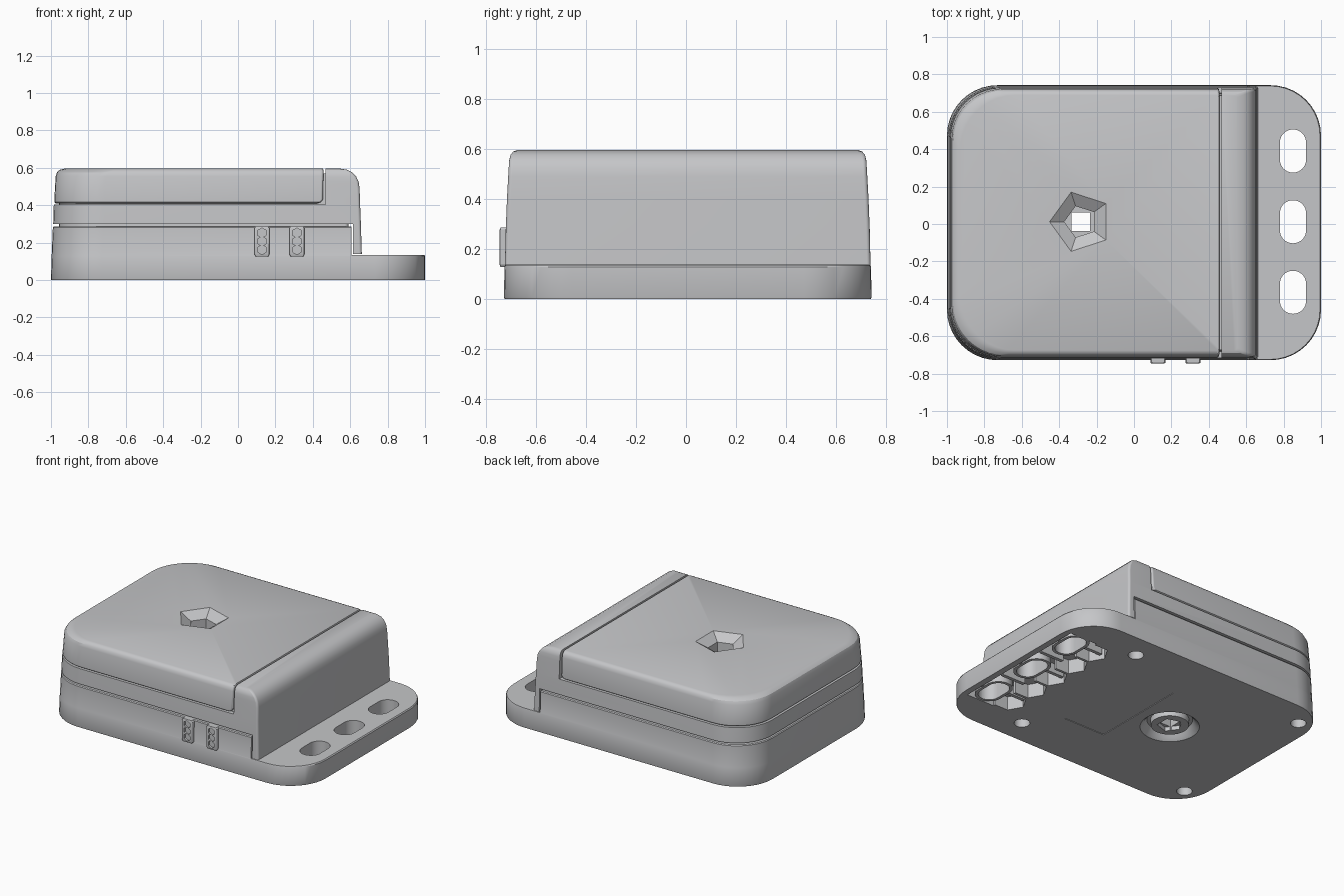
import bpy, bmesh, math

if "Cube" in bpy.data.objects:
    bpy.data.objects.remove(bpy.data.objects["Cube"])

YC = 0.007            # centre line in y
HX, HY = -0.285, 0.012  # centre hole

mat = bpy.data.materials.new("light grey plastic")
mat.diffuse_color = (0.56, 0.565, 0.58, 1)
mat.use_nodes = True
mat.node_tree.nodes["Principled BSDF"].inputs["Base Color"].default_value = mat.diffuse_color


def finish(name, bm):
    bmesh.ops.recalc_face_normals(bm, faces=bm.faces)
    me = bpy.data.meshes.new(name)
    bm.to_mesh(me)
    bm.free()
    ob = bpy.data.objects.new(name, me)
    bpy.context.collection.objects.link(ob)
    me.materials.append(mat)
    return ob


def loft_rings(name, rings):
    """Skin a stack of equal-length point rings and cap both ends."""
    bm = bmesh.new()
    loops = [[bm.verts.new(p) for p in r] for r in rings]
    n = len(loops[0])
    for a, b in zip(loops, loops[1:]):
        for i in range(n):
            bm.faces.new((a[i], a[(i + 1) % n], b[(i + 1) % n], b[i]))
    bm.faces.new(loops[0][::-1])
    bm.faces.new(loops[-1])
    return finish(name, bm)


def rounded(z, x0, x1, h, rl, rr, yc=YC, seg=10):
    """Rounded rectangle ring; left and right corner radii differ."""
    pts = []
    for cx, cy, r, a0 in ((x1 - rr, yc + h - rr, rr, 0), (x0 + rl, yc + h - rl, rl, 90),
                          (x0 + rl, yc - h + rl, rl, 180), (x1 - rr, yc - h + rr, rr, 270)):
        for i in range(seg + 1):
            a = math.radians(a0 + 90 * i / seg)
            pts.append((cx + r * math.cos(a), cy + r * math.sin(a), z))
    return pts


def slab(name, levels):
    return loft_rings(name, [rounded(*l) for l in levels])


def ngon(name, x, y, levels, n, turn=0.0):
    """Stack of regular polygons given as (z, radius)."""
    return loft_rings(name, [[(x + r * math.cos(turn + math.tau * i / n),
                               y + r * math.sin(turn + math.tau * i / n), z)
                              for i in range(n)] for z, r in levels])


def box(name, x0, x1, y0, y1, z0, z1):
    return loft_rings(name, [[(x0, y0, z), (x1, y0, z), (x1, y1, z), (x0, y1, z)] for z in (z0, z1)])


def stadium(name, y, w, h, z0, z1):
    return loft_rings(name, [rounded(z, 0.85 - w, 0.85 + w, h, w * 0.99, w * 0.99, y) for z in (z0, z1)])


def cut(ob, *cutters):
    for c in cutters:
        m = ob.modifiers.new("cut", 'BOOLEAN')
        m.operation, m.solver, m.object = 'DIFFERENCE', 'EXACT', c
        bpy.context.view_layer.objects.active = ob
        bpy.ops.object.modifier_apply(modifier=m.name)
        bpy.data.objects.remove(c)


def square_hole():
    return box("hole_cutter", HX - 0.05, HX + 0.05, HY - 0.05, HY + 0.05, -0.1, 0.8)


# Base with low mounting flange on the right
base = slab("base", [(0, -0.998, 0.998, 0.733, 0.27, 0.27), (0.006, -1, 1, 0.735, 0.27, 0.27),
                     (0.128, -0.996, 1, 0.733, 0.27, 0.27), (0.135, -0.996, 0.994, 0.731, 0.27, 0.265),
                     (0.28, -0.99, 0.994, 0.728, 0.27, 0.265), (0.286, -0.985, 0.99, 0.723, 0.265, 0.26)])
cut(base, box("step_cutter", 0.608, 1.2, -1, 1, 0.135, 0.5))

# Underside pocket of the flange, with a zigzag inner edge of hexagons
cut(base, box("pocket_cutter", 0.74, 0.955, -0.5, 0.515, -0.05, 0.095))
for i in range(5):
    cut(base, ngon("hex_cutter", 0.69, YC + (i - 2) * 0.2, [(-0.05, 0.105), (0.095 + 0.001 * i, 0.105)], 6))

# Slots with standing walls
SLOTS = (-0.365, 0.012, 0.39)
for y in SLOTS:
    cut(base, stadium("slot_cutter", y, 0.07, 0.115, -0.1, 0.3))
    wall = stadium("slot_wall", y, 0.09, 0.135, 0.004, 0.115)
    cut(wall, stadium("slot_cutter", y, 0.07, 0.115, -0.1, 0.3))

# Ribs between the slot walls
for y in (-0.1765, 0.201):
    box("pocket_rib", 0.76, 0.94, y - 0.012, y + 0.012, 0.006, 0.11)
for y in SLOTS:
    box("outer_rib", 0.935, 0.965, y - 0.012, y + 0.012, 0.006, 0.11)
    box("inner_rib", 0.60, 0.765, y - 0.012, y + 0.012, 0.03, 0.11)

# Screw holes, label recess and countersink underneath
for x in (0.46, -0.88):
    for s in (-1, 1):
        cut(base, ngon("screw_cutter", x, YC + s * 0.56, [(-0.05, 0.05), (0.08, 0.05)], 24))
cut(base, box("label_cutter", -0.03, 0.29, -0.335, 0.35, -0.05, 0.004))
cut(base, ngon("sink_cutter", HX, HY, [(-0.01, 0.2), (0.015, 0.17), (0.05, 0.145)], 40), square_hole())
boss = ngon("hole_boss", HX, HY, [(0.012, 0.12), (0.07, 0.125)], 40)
cut(boss, ngon("boss_cutter", HX, HY, [(-0.05, 0.08), (0.04, 0.08)], 5, math.pi), square_hole())

# Inner core, visible only as the floor of the seams
core = slab("core", [(0.08, -0.96, 0.59, 0.70, 0.25, 0.02), (0.5, -0.955, 0.59, 0.69, 0.25, 0.02),
                     (0.57, -0.945, 0.58, 0.68, 0.26, 0.02)])
cut(core, ngon("dimple_cutter", HX, HY, [(0.45, 0.088), (0.7, 0.088)], 5, math.pi),
    ngon("dimple_cutter", HX, HY, [(0.55, 0.088), (0.6, 0.175)], 5, math.pi), square_hole())

# Upper housing: middle band plus the round-topped right end
cover = slab("cover", [(0.138, -0.99, 0.662, 0.731, 0.27, 0.015), (0.299, -0.988, 0.657, 0.727, 0.27, 0.015),
                       (0.40, -0.985, 0.653, 0.723, 0.27, 0.015), (0.49, -0.98, 0.65, 0.718, 0.27, 0.015),
                       (0.525, -0.98, 0.645, 0.716, 0.27, 0.015), (0.553, -0.98, 0.632, 0.714, 0.27, 0.015),
                       (0.575, -0.98, 0.612, 0.709, 0.27, 0.015), (0.589, -0.98, 0.585, 0.698, 0.27, 0.015),
                       (0.595, -0.98, 0.55, 0.683, 0.27, 0.015)])
cut(cover, box("under_cutter", -1.2, 0.616, -1, 1, 0, 0.299),
    box("lid_space_cutter", -1.2, 0.468, -1, 1, 0.404, 0.8), square_hole())

# Lid with softened edges and wide cut corners at the top
lid = slab("lid", [(0.41, -0.975, 0.425, 0.713, 0.26, 0.012), (0.416, -0.982, 0.442, 0.721, 0.27, 0.012),
                   (0.432, -0.982, 0.455, 0.721, 0.27, 0.012), (0.555, -0.975, 0.456, 0.714, 0.27, 0.012),
                   (0.576, -0.968, 0.456, 0.709, 0.28, 0.012), (0.589, -0.953, 0.456, 0.698, 0.29, 0.012),
                   (0.595, -0.93, 0.454, 0.683, 0.30, 0.012)])
cut(lid, ngon("dimple_cutter", HX, HY, [(0.3, 0.088), (0.7, 0.088)], 5, math.pi),
    ngon("dimple_cutter", HX, HY, [(0.55, 0.088), (0.6, 0.175)], 5, math.pi))

# Two clips on the front, each with three hexagonal openings
for x in (0.128, 0.315):
    clip = slab("side_clip", [(0.127, x - 0.034, x + 0.034, 0.03, 0.006, 0.006, -0.712),
                              (0.137, x - 0.04, x + 0.04, 0.033, 0.006, 0.006, -0.712),
                              (0.277, x - 0.04, x + 0.04, 0.033, 0.006, 0.006, -0.712),
                              (0.286, x - 0.034, x + 0.034, 0.03, 0.006, 0.006, -0.712)])
    for z in (0.162, 0.207, 0.252):
        c = ngon("opening_cutter", 0, 0, [(-0.02, 0.026), (0.02, 0.026)], 6, math.pi / 6)
        c.rotation_euler.x = math.pi / 2
        c.location = (x, -0.75, z)
        bpy.context.view_layer.update()
        cut(clip, c)

# Smooth curved surfaces, keep edges sharp
for ob in bpy.context.scene.objects:
    ob.select_set(True)
    bpy.context.view_layer.objects.active = ob
bpy.ops.object.shade_smooth_by_angle(angle=math.radians(28))
